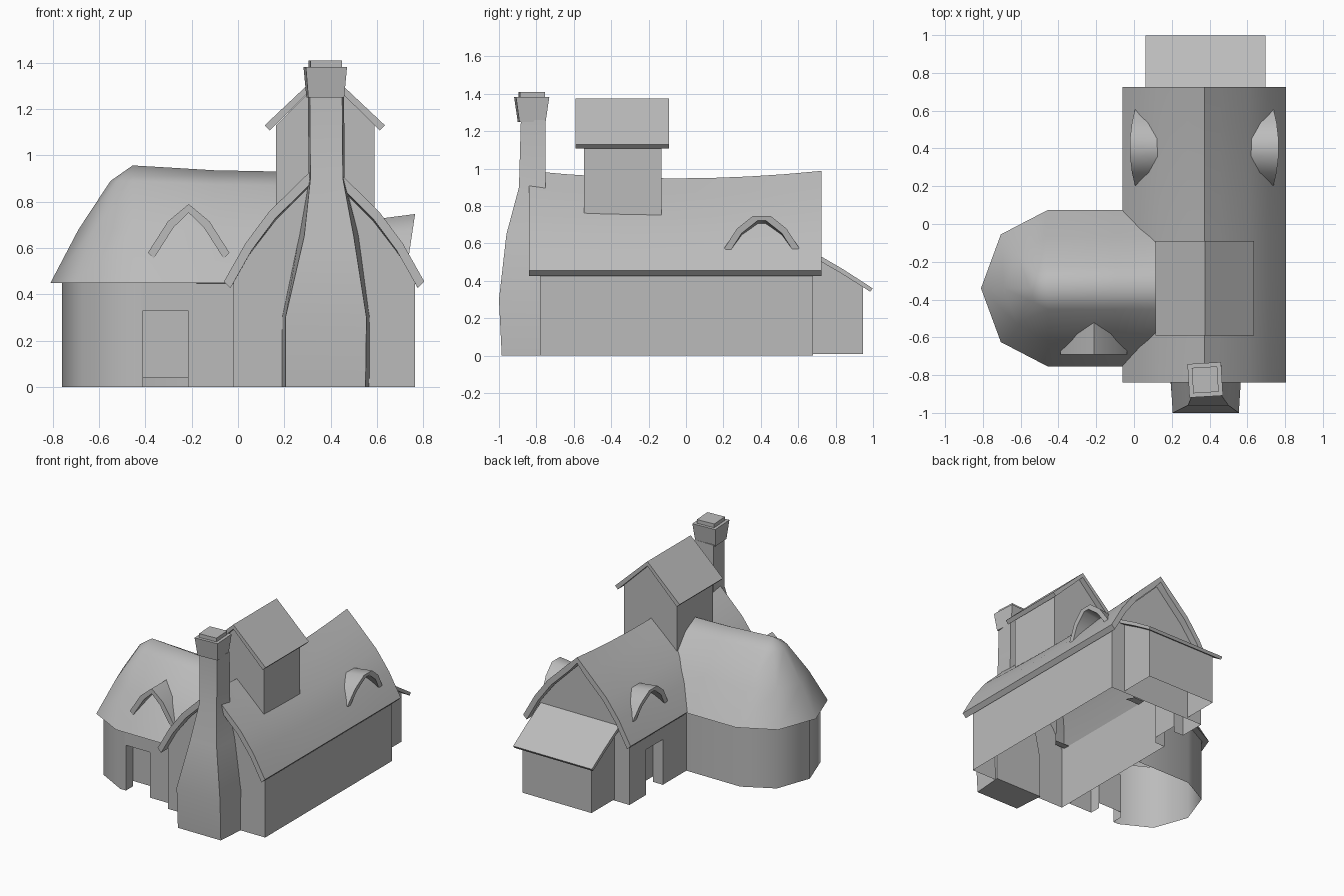
import bpy, bmesh, math
from mathutils import Vector, Matrix

old = bpy.data.objects.get("Cube")
if old:
    bpy.data.objects.remove(old, do_unlink=True)

grey = bpy.data.materials.new("plain_grey")
grey.use_nodes = True
GREY = (0.5, 0.5, 0.5, 1)
grey.diffuse_color = GREY
grey.node_tree.nodes["Principled BSDF"].inputs["Base Color"].default_value = GREY

CX, CY = 0.372, -0.34      # main house centre line, wing centre line
WALL_TOP, DOOR_TOP, DOOR_DEPTH = 0.47, 0.33, 0.08


def finish(name, bm, angle=30, recalc=True):
    bmesh.ops.remove_doubles(bm, verts=bm.verts, dist=0.0005)
    if recalc:
        bmesh.ops.recalc_face_normals(bm, faces=bm.faces)
    mesh = bpy.data.meshes.new(name)
    bm.to_mesh(mesh)
    bm.free()
    obj = bpy.data.objects.new(name, mesh)
    bpy.context.collection.objects.link(obj)
    mesh.materials.append(grey)
    bpy.ops.object.select_all(action='DESELECT')
    obj.select_set(True)
    bpy.context.view_layer.objects.active = obj
    bpy.ops.object.shade_smooth_by_angle(angle=math.radians(angle))
    return obj


def skin(name, rings, angle=30, closed=True, caps=True):
    """Join successive rings of points with quads."""
    bm = bmesh.new()
    loops = [[bm.verts.new(p) for p in ring] for ring in rings]
    n = len(loops[0])
    for a, b in zip(loops, loops[1:]):
        for i in range(n if closed else n - 1):
            j = (i + 1) % n
            bm.faces.new((a[i], a[j], b[j], b[i]))
    if caps:
        bm.faces.new(loops[0])
        bm.faces.new(loops[-1])
    return finish(name, bm, angle)


def band(name, half, thick, place, stations, angle=30):
    """Arched shell: a half profile mirrored, thickened inwards and swept."""
    inner = [(d - thick, z - thick) if d else (0, z - 1.5 * thick) for d, z in half]

    def mirror(side):
        return side + [(-d, z) for d, z in reversed(side) if d]
    ring = mirror(half) + mirror(inner)[::-1]
    bm = bmesh.new()
    loops = [[bm.verts.new(place(s, d, z)) for d, z in ring] for s in stations]
    n = len(ring)
    for a, b in zip(loops, loops[1:]):
        for i in range(n):
            j = (i + 1) % n
            bm.faces.new((a[i], a[j], b[j], b[i]))
    for lp in (loops[0], loops[-1]):
        for i in range(n // 2 - 1):
            bm.faces.new((lp[i], lp[i + 1], lp[n - 2 - i], lp[n - 1 - i]))
    return finish(name, bm, angle)


def tapered(name, centre, z0, size0, z1, size1, turn=0.0):
    rot = Matrix.Rotation(turn, 3, 'Z')
    corners = ((-1, -1), (1, -1), (1, 1), (-1, 1))
    rings = [[Vector((centre[0], centre[1], z)) + rot @ Vector((i * w / 2, j * d / 2, 0))
              for i, j in corners] for z, (w, d) in ((z0, size0), (z1, size1))]
    return skin(name, rings)


def quad(bm, *pts):
    bm.faces.new([bm.verts.new(p) for p in pts])


def panel(bm, p, q, z0, z1):
    quad(bm, (*p, z0), (*q, z0), (*q, z1), (*p, z1))


def wall_run(bm, path, top, door_at, door):
    """Upright panels along a path; one of them has a recessed doorway."""
    for k, (p, q) in enumerate(zip(path, path[1:])):
        if k != door_at:
            panel(bm, p, q, 0, top)
            continue
        p, q = Vector(p), Vector(q)
        run = (q - p).normalized()
        inward = Vector((-run.y, run.x)) * DOOR_DEPTH
        a, b = p + run * door[0], p + run * door[1]
        panel(bm, p, a, 0, top)
        panel(bm, b, q, 0, top)
        panel(bm, a, b, DOOR_TOP, top)
        panel(bm, a, a + inward, 0, DOOR_TOP)
        panel(bm, b + inward, b, 0, DOOR_TOP)
        panel(bm, a + inward, b + inward, 0.04, DOOR_TOP)
        quad(bm, *[(*v, DOOR_TOP) for v in (a, a + inward, b + inward, b)])


# Main house walls with gable ends
x0, x1, y0, y1 = -0.02, 0.765, -0.78, 0.68
bm = bmesh.new()
wall_run(bm, [(x0, y0), (x1, y0), (x1, y1), (x0, y1), (x0, y0)], WALL_TOP, 3, (0.19, 0.385))
gable = [(0.393, WALL_TOP), (0.31, 0.59), (0.21, 0.72), (0.07, 0.86), (0, 0.93)]
gable += [(-d, z) for d, z in reversed(gable[:-1])]
quad(bm, *[(CX + d, y0, z) for d, z in gable])
quad(bm, *[(CX + d, y1, z) for d, z in reversed(gable)])
finish("main_walls", bm, recalc=False)

# Main roof, sagging a little along the ridge
roof_half = [(0.433, 0.455), (0.34, 0.62), (0.238, 0.757), (0.087, 0.905), (0, 0.988)]


def main_roof(t, d, z):
    sag = 0.04 * max(0, z - 0.455) / 0.53 * (1 - t * t)
    return (CX + d, -0.057 + 0.782 * t, z - sag)


band("main_roof", roof_half, 0.028, main_roof, [i / 4 for i in range(-4, 5)], 22)

# Rounded wing: walls follow half of a many-sided end
side = [(-0.02, 0.365), (-0.455, 0.365), (-0.67, 0.25)]
path = side + [(-0.76, 0)] + [(x, -y) for x, y in reversed(side)]
bm = bmesh.new()
wall_run(bm, [(x, CY + y) for x, y in path], WALL_TOP, 5, (0.045, 0.24))
finish("wing_walls", bm, 50, recalc=False)

# Wing roof: the eaves outline shrinks towards the ridge
levels = [(0.88, 0.45), (1, 0.45), (0.66, 0.68), (0.27, 0.89), (0, 0.957)]
rings = []
for f, z in levels:
    dip = 0.03 * (1 - f)
    half = [(0.36 - 0.3 * f, 0.415 * f, z - dip), (-0.1, 0.415 * f, z - dip * 0.7),
            (-0.455, 0.415 * f, z), (-0.455 - 0.25 * f, 0.285 * f, z)]
    ring = half + [(-0.455 - 0.355 * f, 0, z)] + [(x, -y, h) for x, y, h in reversed(half)]
    rings.append([(x, CY + y, h) for x, y, h in ring])
skin("wing_roof", rings, 60, closed=False, caps=False)

# Eyebrow dormers on both slopes of the main roof
brow = [(0.2, 0.575), (0.132, 0.68), (0.047, 0.747)]
for label, sign in (("left", 1), ("right", -1)):
    def brow_place(t, d, z, s=sign):
        out = 0.368 + 0.15 * (z - 0.58) if t else 0.2
        return (CX + s * out, 0.405 + d, z - 0.025 * (1 - t))
    band(label + "_dormer", brow, 0.025, brow_place, (0, 1), 40)

# Pointed dormer on the front of the wing
peak = [(0.176, 0.58), (0.09, 0.715), (0, 0.79)]
band("wing_dormer", peak, 0.025,
     lambda t, d, z: (-0.213 + d, -0.69 if t else -0.49, z), (0, 1), 40)

# Upper turret with its own gabled roof
turret = [(-0.213, 0.7), (0.213, 0.7), (0.213, 1.13), (0, 1.345), (-0.213, 1.13)]
skin("turret_walls", [[(0.377 + d, y, z) for d, z in turret] for y in (-0.545, -0.13)])
band("turret_roof", [(0.26, 1.13), (0, 1.375)], 0.022,
     lambda y, d, z: (0.375 + d, y, z), (-0.59, -0.09))

# Lean-to at the back
lean = [(0.68, 0.01), (0.945, 0.01), (0.945, 0.38), (0.68, 0.54)]
bm = bmesh.new()
ends = [[(x, y, z) for y, z in lean] for x in (0.1, 0.655)]
quad(bm, *ends[0])
quad(bm, *ends[1])
panel(bm, (0.655, 0.945), (0.1, 0.945), 0.01, 0.38)
finish("lean_to_walls", bm)
slab = [(0.675, 0.558), (0.84, 0.462), (0.998, 0.36), (0.985, 0.342), (0.83, 0.44), (0.675, 0.53)]
skin("lean_to_roof", [[(x, y, z) for y, z in slab] for x in (0.06, 0.695)])

# Chimney: height, half width at back, half width at front, centre, back y, front y
stack = [(0, 0.19, 0.173, 0.378, -0.76, -0.985), (0.3, 0.19, 0.175, 0.38, -0.76, -1),
         (0.65, 0.13, 0.107, 0.393, -0.76, -0.96), (0.9, 0.078, 0.07, 0.383, -0.75, -0.893),
         (1.26, 0.078, 0.07, 0.38, -0.75, -0.883)]
skin("chimney_stack", [[(c - b, yb, z), (c + b, yb, z), (c + f, yf, z), (c - f, yf, z)]
                       for z, b, f, c, yb, yf in stack], 20)
tapered("chimney_cap", (0.377, -0.825), 1.25, (0.155, 0.14), 1.383, (0.178, 0.178), 0.06)
tapered("chimney_top", (0.377, -0.825), 1.383, (0.135, 0.135), 1.41, (0.135, 0.135), 0.06)
